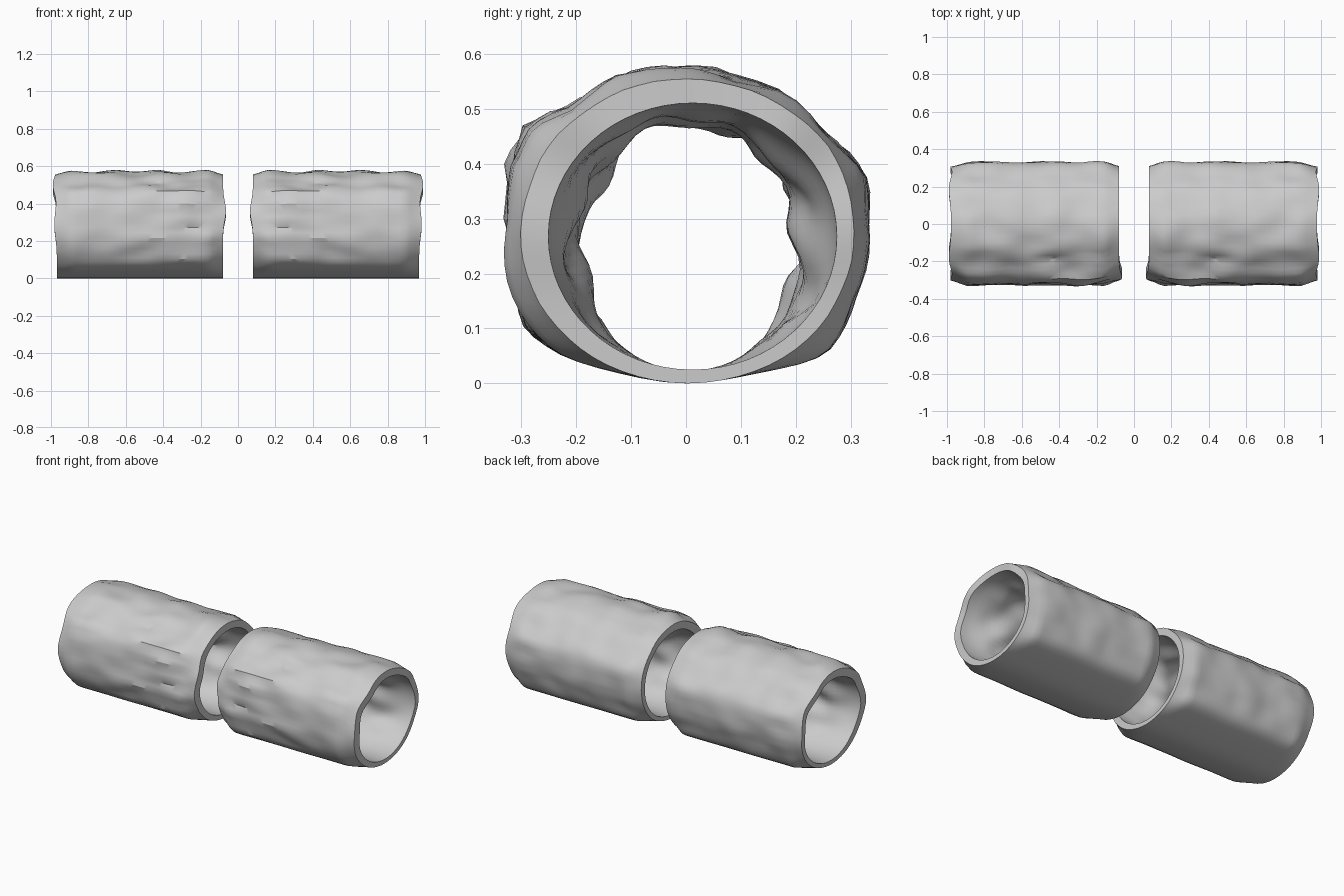
import bpy, bmesh, math
from mathutils import Vector, noise

cube = bpy.data.objects.get("Cube")
if cube:
    bpy.data.objects.remove(cube)

RINGS, SIDES = 34, 64
X_IN, X_OUT = 0.08, 0.968

# Cross-section (y, z) of the padded middle, anticlockwise from the bottom
BODY = [(0, 0), (.14, .02), (.25, .052), (.3, .12), (.327, .2), (.335, .29),
        (.325, .38), (.265, .45), (.18, .525), (.06, .567), (-.04, .575),
        (-.13, .555), (-.2, .51), (-.28, .47), (-.315, .4), (-.325, .3),
        (-.33, .21), (-.3, .12), (-.24, .058), (-.13, .02)]


def closed_curve(points, t):
    """Smooth point at fraction t of a closed loop."""
    n = len(points)
    i, f = int(t * n), t * n % 1
    a, b, c, d = (Vector(points[(i + k) % n]) for k in (-1, 0, 1, 2))
    return b + (c - a) * f / 2 + (2*a - 5*b + 4*c - d) * f*f / 2 \
        + (3*b - a - 3*c + d) * f**3 / 2


def ellipse(t, cy, cz, ry, rz):
    a = math.tau * t
    return Vector((cy + ry * math.sin(a), cz - rz * math.cos(a)))


def smooth(v):
    v = max(0, min(1, v))
    return v * v * (3 - 2 * v)


def bell(v, centre, width):
    return math.exp(-((v - centre) / width) ** 2)


def outer_point(u, t):
    """Padded outer cloth, crumpled everywhere but underneath."""
    x = X_IN + (X_OUT - X_IN) * u
    end = ellipse(t, .004, .277, .304, .277)
    w = smooth(min(u, 1 - u) / .12 + .15)
    p = end.lerp(closed_curve(BODY, t), w)
    rough = smooth((p.y - .03) / .12)
    lump = noise.noise(Vector((x * 7, p.x * 8, p.y * 8)))
    fold = noise.noise(Vector((x * 5 + 9, p.x * 20, p.y * 20)))
    front = smooth(-p.x / .2) * bell(x, .3, .22)
    d = (.014 * lump - .004 + fold * (.005 + .018 * front)) * rough * (.3 + .7 * w)
    p += (p - Vector((0, .28))).normalized() * d
    # Wavy cuffs
    x += .022 * bell(p.y, .5, .06) * smooth((u - .85) / .15)
    x += .014 * bell(p.y, .29, .1) * smooth((u - .85) / .15)
    x -= .016 * bell(p.y, .36, .07) * smooth((.15 - u) / .15) * (p.x < 0)
    return Vector((x, p.x, p.y))


def inner_point(u, t):
    """Lining, pushed inward in the middle by the folds."""
    rim = ellipse(t, .012, .268, .263, .243)
    core = ellipse(t, .005, .252, .208, .229)
    w = smooth(min(u, 1 - u) / .3)
    p = rim.lerp(core, w)
    x = X_IN + (X_OUT - X_IN) * u
    rough = smooth((p.y - .04) / .1) * w
    d = noise.noise(Vector((x * 6 + 4, p.x * 9, p.y * 9))) * .05 * rough
    p += (p - Vector((0, .27))).normalized() * d
    base = outer_point(u, t)
    return Vector((base.x, p.x, p.y))


cloth = bpy.data.materials.new("light grey cloth")
cloth.use_nodes = True
GREY = (.6, .6, .6, 1)
cloth.diffuse_color = GREY
cloth.node_tree.nodes["Principled BSDF"].inputs["Base Color"].default_value = GREY


def sleeve(name, side):
    bm = bmesh.new()
    # Outer skin one way, lining back again
    us = [i / (RINGS - 1) for i in range(RINGS)]
    path = [(outer_point, u) for u in us] + [(inner_point, u) for u in us[::-1]]
    loops = []
    for surface, u in path:
        ring = []
        for j in range(SIDES):
            p = surface(u, j / SIDES)
            ring.append(bm.verts.new((side * p.x, p.y, max(p.z, 0))))
        loops.append(ring)
    for i, ring in enumerate(loops):
        nxt = loops[(i + 1) % len(loops)]
        for j in range(SIDES):
            k = (j + 1) % SIDES
            bm.faces.new((ring[j], nxt[j], nxt[k], ring[k]))
    bmesh.ops.recalc_face_normals(bm, faces=bm.faces)
    mesh = bpy.data.meshes.new(name)
    bm.to_mesh(mesh)
    bm.free()
    mesh.materials.append(cloth)
    obj = bpy.data.objects.new(name, mesh)
    bpy.context.collection.objects.link(obj)
    bpy.ops.object.select_all(action='DESELECT')
    obj.select_set(True)
    bpy.context.view_layer.objects.active = obj
    bpy.ops.object.shade_smooth_by_angle(angle=math.radians(30))


sleeve("left_sleeve", 1)
sleeve("right_sleeve", -1)
